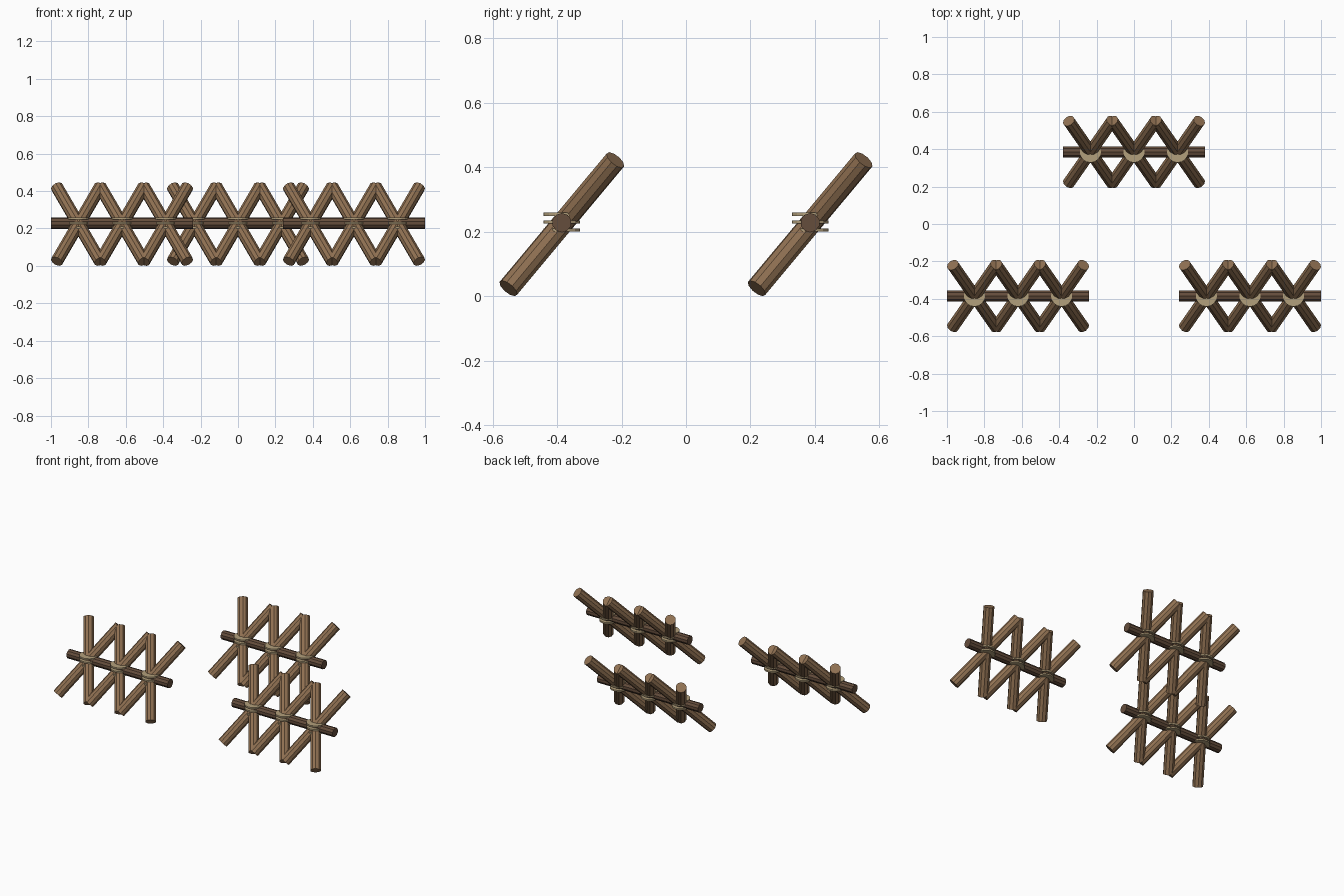
import bpy
from mathutils import Vector

if "Cube" in bpy.data.objects:
    bpy.data.objects.remove(bpy.data.objects["Cube"])


def material(name, rgb):
    m = bpy.data.materials.new(name)
    m.diffuse_color = (*rgb, 1)
    m.use_nodes = True
    m.node_tree.nodes["Principled BSDF"].inputs["Base Color"].default_value = m.diffuse_color
    return m


WOOD = material("wood", (0.28, 0.165, 0.085))
DARK = material("dark_wood", (0.13, 0.075, 0.045))
ROPE = material("rope", (0.45, 0.35, 0.2))


def rod(name, a, b, radius, sides, mat):
    """Cylinder running from point a to point b."""
    a, b = Vector(a), Vector(b)
    d = b - a
    bpy.ops.mesh.primitive_cylinder_add(vertices=sides, radius=radius, depth=d.length,
                                        location=(a + b) / 2)
    ob = bpy.context.object
    ob.name = name
    ob.rotation_euler = d.to_track_quat('Z', 'Y').to_euler()
    ob.data.materials.append(mat)
    return ob


def barricade(cx, cy):
    # long horizontal beam
    rod("cross_beam", (cx - 0.38, cy, 0.228), (cx + 0.38, cy, 0.228), 0.03, 10, DARK)
    for i in (-1, 0, 1):
        c = Vector((cx + i * 0.233, cy, 0.2235))
        # pair of crossed logs, leaning backwards
        for s in (-1, 1):
            half = Vector((s * 0.116, 0.166, 0.199))
            rod("crossed_log", c - half, c + half, 0.034, 10, WOOD)
        # three flat rope lashings around each crossing
        for z in (0.205, 0.23, 0.254):
            rod("rope_lashing", (c.x, cy, z - 0.005), (c.x, cy, z + 0.005), 0.057, 16, ROPE)


# two barricades in front, one behind
for x, y in ((-0.62, -0.385), (0.62, -0.385), (0, 0.385)):
    barricade(x, y)
